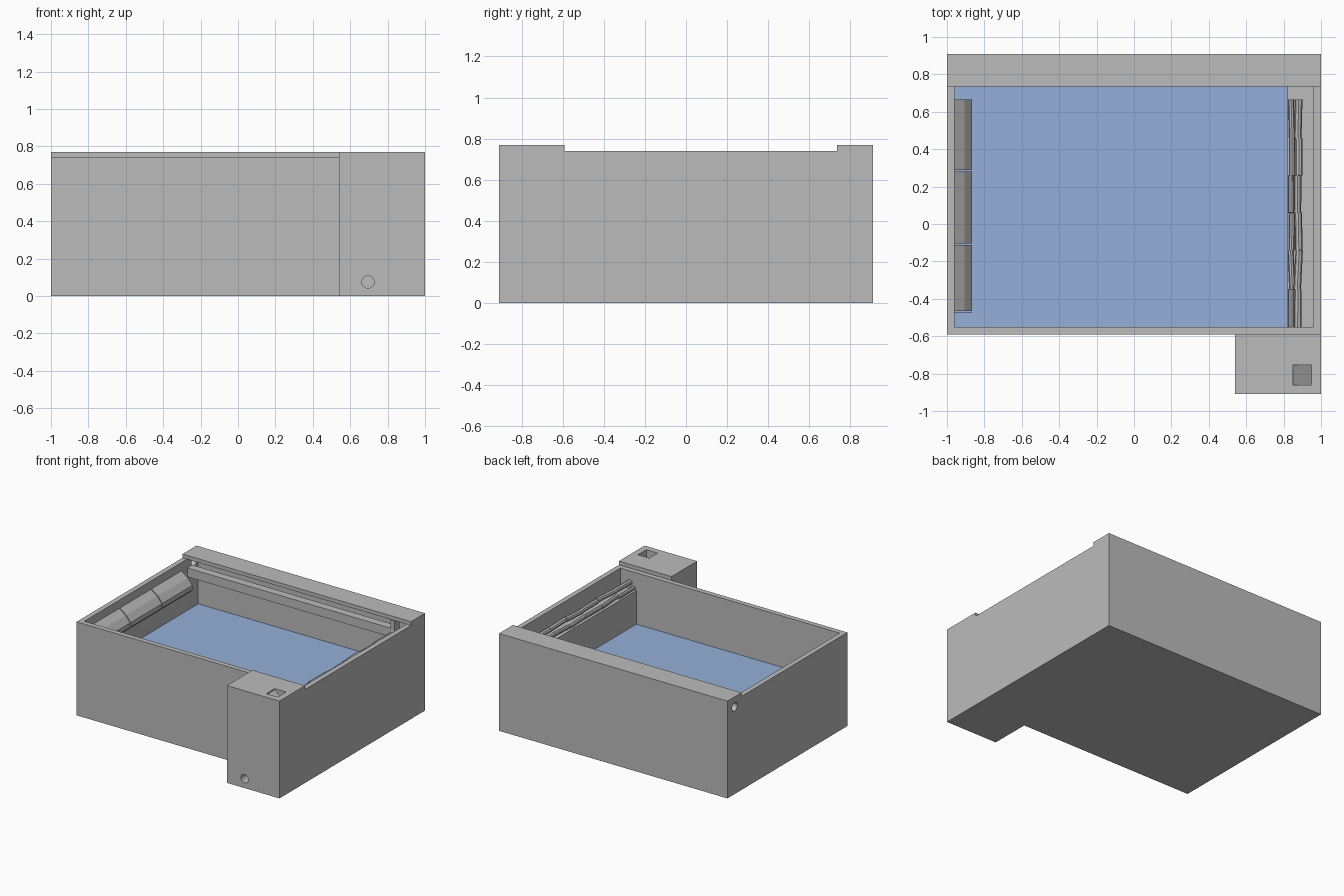
import bpy, bmesh, math, random
from mathutils import Vector

if "Cube" in bpy.data.objects:
    bpy.data.objects.remove(bpy.data.objects["Cube"])

random.seed(4)


def material(name, rgb):
    m = bpy.data.materials.new(name)
    m.diffuse_color = (*rgb, 1)
    m.use_nodes = True
    m.node_tree.nodes["Principled BSDF"].inputs["Base Color"].default_value = m.diffuse_color
    return m


GREY = material("concrete_grey", (0.50, 0.50, 0.505))
BLUE = material("basin_blue", (0.30, 0.43, 0.69))


def finish(name, bm, mat):
    bmesh.ops.recalc_face_normals(bm, faces=bm.faces)
    me = bpy.data.meshes.new(name)
    bm.to_mesh(me)
    bm.free()
    me.materials.append(mat)
    ob = bpy.data.objects.new(name, me)
    bpy.context.collection.objects.link(ob)
    return ob


def box(name, x, y, z, mat=GREY):
    bm = bmesh.new()
    bmesh.ops.create_cube(bm, size=1)
    for v in bm.verts:
        v.co = [r[0] if c < 0 else r[1] for r, c in zip((x, y, z), v.co)]
    return finish(name, bm, mat)


def prism(name, profile, y0, y1, mat=GREY):
    """Extrude an (x, z) profile along y."""
    bm = bmesh.new()
    f = bm.faces.new([bm.verts.new((x, y0, z)) for x, z in profile])
    new = bmesh.ops.extrude_face_region(bm, geom=[f])["geom"]
    bmesh.ops.translate(bm, vec=(0, y1 - y0, 0),
                        verts=[v for v in new if isinstance(v, bmesh.types.BMVert)])
    return finish(name, bm, mat)


def rod(name, a, b, r, sides, mat=GREY):
    a, b = Vector(a), Vector(b)
    bm = bmesh.new()
    bmesh.ops.create_cone(bm, cap_ends=True, segments=sides, radius1=r,
                          radius2=r, depth=(b - a).length)
    rot = (b - a).to_track_quat('Z', 'Y').to_matrix()
    for v in bm.verts:
        v.co = rot @ v.co + (a + b) / 2
    return finish(name, bm, mat)


def cut(ob, cutter):
    cutter.hide_render = True
    mod = ob.modifiers.new("cut", 'BOOLEAN')
    mod.operation = 'DIFFERENCE'
    mod.solver = 'EXACT'
    mod.object = cutter
    bpy.context.view_layer.objects.active = ob
    bpy.ops.object.modifier_apply(modifier=mod.name)
    bpy.data.objects.remove(cutter)


# main basin with an open cavity and a pipe hole through the left wall
basin = box("basin", (-1, 1), (-0.59, 0.91), (0, 0.74))
cut(basin, box("cavity_cutter", (-0.96, 0.96), (-0.55, 0.874), (0.33, 1)))
cut(basin, rod("wall_hole_cutter", (-1.1, 0.82, 0.69), (-0.9, 0.82, 0.69), 0.033, 24))

# blue floor
box("basin_floor", (-0.96, 0.82), (-0.55, 0.874), (0.325, 0.334), BLUE)

# cover slab along the back
box("back_cover", (-1, 1), (0.735, 0.91), (0.74, 0.77))

# beam under the cover with its end post
box("back_beam", (-0.96, 0.82), (0.737, 0.80), (0.60, 0.67))
box("beam_post", (0.82, 0.855), (0.737, 0.80), (0.60, 0.735))

# ledge along the right wall
box("right_ledge", (0.82, 0.96), (-0.55, 0.874), (0.33, 0.60))

# control box at the front right, with sloped pocket and pipe hole
front_box = box("front_box", (0.54, 1), (-0.91, -0.59), (0, 0.77))
cut(front_box, prism("pocket_cutter",
                     [(0.85, 0.9), (0.85, 0.76), (0.95, 0.68), (0.95, 0.9)],
                     -0.86, -0.755))
cut(front_box, rod("pipe_hole_cutter", (0.695, -1, 0.075), (0.695, -0.75, 0.075), 0.033, 24))

# sloped trunk along the left wall, in sections with narrow joints
joints = [-0.475, -0.465, -0.105, 0.29, 0.665]
trunk = [(-0.96, 0.53), (-0.96, 0.675), (-0.905, 0.635),
         (-0.865, 0.585), (-0.865, 0.55), (-0.88, 0.53)]
for i, (a, b) in enumerate(zip(joints, joints[1:])):
    prism(f"left_trunk_{i}", trunk, a, b - (0.008 if i < 3 else 0))

# two uneven rows of short rods lying on the right ledge
ends = [-0.55, -0.35, -0.14, 0.06, 0.26, 0.46, 0.665]
for i, (a, b) in enumerate(zip(ends, ends[1:])):
    j = [random.uniform(-0.006, 0.006) for _ in range(4)]
    rod(f"upper_rod_{i}", (0.878 + j[0], a, 0.658 + j[1]),
        (0.878 + j[2], b, 0.658 + j[3]), 0.02, 8)
    rod(f"lower_rod_{i}", (0.842 + j[2], a, 0.622 + j[3]),
        (0.842 + j[0], b, 0.622 + j[1]), 0.015, 8)
